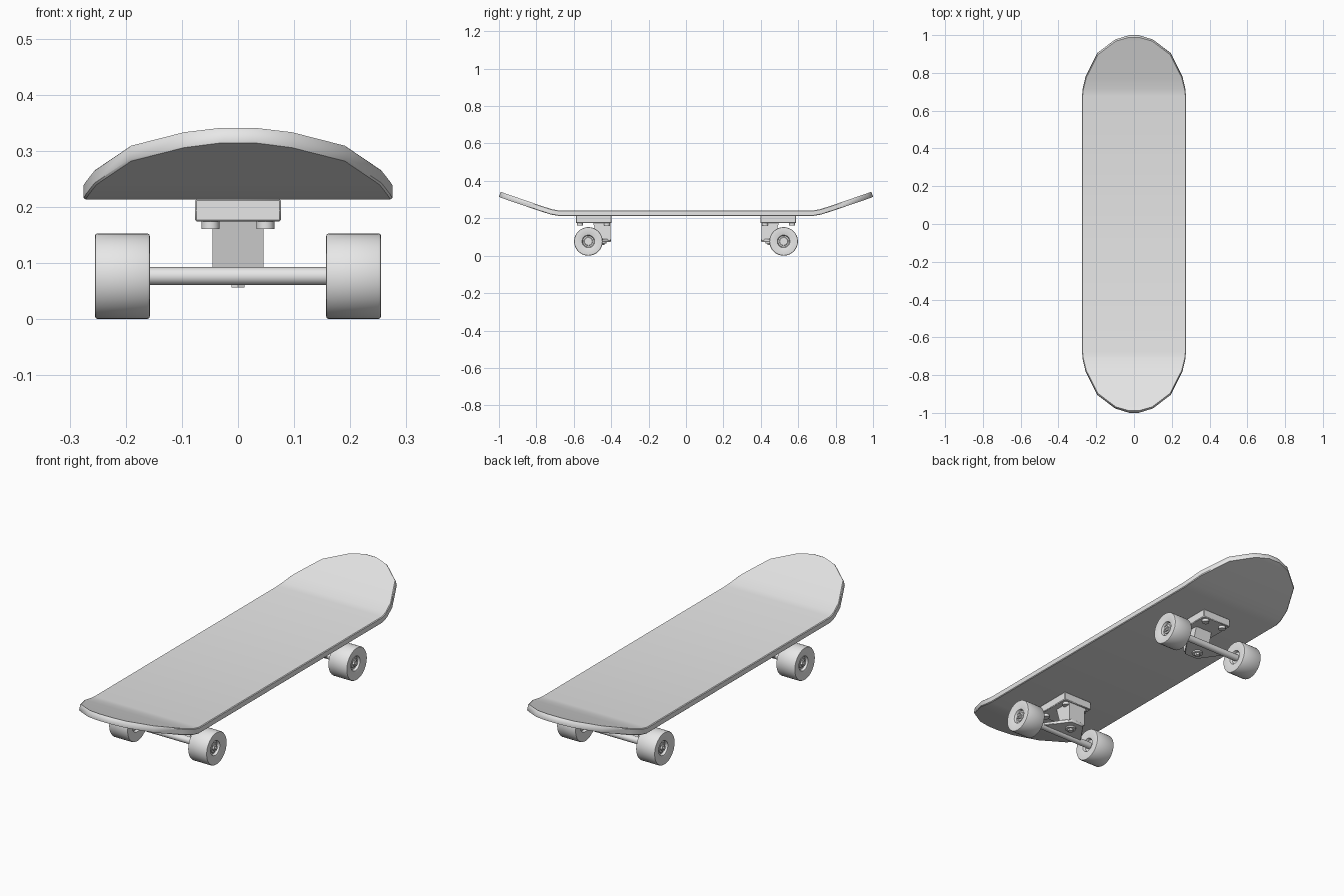
import bpy, bmesh, math
from mathutils import Matrix, Vector

if "Cube" in bpy.data.objects:
    bpy.data.objects.remove(bpy.data.objects["Cube"], do_unlink=True)

grey = bpy.data.materials.new("light_grey")
grey.use_nodes = True
grey.diffuse_color = (0.8, 0.8, 0.8, 1)
grey.node_tree.nodes["Principled BSDF"].inputs["Base Color"].default_value = (0.8, 0.8, 0.8, 1)

AXLE_Z = 0.0765
AXLE_Y = 0.522


def finish(name, bm, bevel=0, thickness=0):
    """Turn a bmesh into a smooth-by-angle object with its modifiers applied."""
    if not thickness:
        bmesh.ops.recalc_face_normals(bm, faces=bm.faces)
    mesh = bpy.data.meshes.new(name)
    bm.to_mesh(mesh)
    bm.free()
    mesh.materials.append(grey)
    ob = bpy.data.objects.new(name, mesh)
    bpy.context.collection.objects.link(ob)
    bpy.ops.object.select_all(action='DESELECT')
    bpy.context.view_layer.objects.active = ob
    ob.select_set(True)
    if thickness:
        mod = ob.modifiers.new("thickness", 'SOLIDIFY')
        mod.thickness = thickness
        mod.offset = -1
        bpy.ops.object.modifier_apply(modifier=mod.name)
    if bevel:
        mod = ob.modifiers.new("edges", 'BEVEL')
        mod.width = bevel
        mod.segments = 1
        mod.limit_method = 'ANGLE'
        mod.angle_limit = math.radians(50)
        bpy.ops.object.modifier_apply(modifier=mod.name)
    bpy.ops.object.shade_smooth_by_angle(angle=math.radians(38))
    return ob


def prism(name, outline, low, high, axis, bevel=0):
    """Extrude a 2D outline: along x the outline is (y, z), along z it is (x, y)."""
    bm = bmesh.new()
    place = (lambda p, h: (h, *p)) if axis == 'x' else (lambda p, h: (*p, h))
    base = bm.faces.new([bm.verts.new(place(p, low)) for p in outline])
    new = bmesh.ops.extrude_face_region(bm, geom=[base])["geom"]
    shift = Vector(place((0, 0), high - low))
    bmesh.ops.translate(bm, vec=shift, verts=[v for v in new if isinstance(v, bmesh.types.BMVert)])
    # The starting face stays as the closing cap
    if not base.is_valid or len(bm.faces) < len(outline) + 2:
        bm.verts.ensure_lookup_table()
        bmesh.ops.holes_fill(bm, edges=bm.edges, sides=len(outline))
    return finish(name, bm, bevel)


def rod(name, centre, radius, depth, axis='z', sides=24, bevel=0):
    bm = bmesh.new()
    turn = Matrix.Rotation(math.pi / 2, 4, 'Y') if axis == 'x' else Matrix()
    bmesh.ops.create_cone(bm, cap_ends=True, segments=sides, radius1=radius, radius2=radius,
                          depth=depth, matrix=Matrix.Translation(centre) @ turn)
    return finish(name, bm, bevel)


def lathe_x(name, profile, y, z, side, steps=32):
    """Spin an (x, radius) profile around an axle running along x."""
    bm = bmesh.new()
    verts = [bm.verts.new((side * x, y, z + r)) for x, r in profile]
    edges = [bm.edges.new(pair) for pair in zip(verts, verts[1:])]
    bmesh.ops.spin(bm, geom=verts + edges, cent=(0, y, z), axis=(1, 0, 0),
                   angle=2 * math.pi, steps=steps)
    bmesh.ops.remove_doubles(bm, verts=bm.verts, dist=0.0001)
    return finish(name, bm)


# Deck: top sheet from half-widths along the length, kicked up at both ends
stations = [(0.275, 0.68, 0.242), (0.271, 0.715, 0.248), (0.256, 0.775, 0.267),
            (0.194, 0.897, 0.309), (0.1, 0.968, 0.333), (0.025, 0.99, 0.342)]
bm = bmesh.new()
rows = []
for end, order in ((-1, reversed(stations)), (1, stations)):
    for w, y, z in order:
        rows.append([bm.verts.new((s * w, end * y, z)) for s in (-1, 1)])
for a, b in zip(rows, rows[1:]):
    bm.faces.new((a[0], a[1], b[1], b[0]))
finish("deck", bm, bevel=0.003, thickness=0.029)

wheel_profile = [(0.172, 0), (0.172, 0.028), (0.161, 0.033), (0.157, 0.071), (0.158, 0.0745),
                 (0.162, 0.0765), (0.250, 0.0765), (0.254, 0.0745), (0.255, 0.071),
                 (0.247, 0.034), (0.236, 0.030), (0.236, 0)]

# Trucks: same set of parts at each end, mirrored along the length
for end, label in ((-1, "front"), (1, "back")):
    def flip(points):
        return [(p, end * q) for p, q in points]

    prism(label + "_baseplate",
          flip([(-0.077, 0.398), (0.077, 0.398), (0.077, 0.589), (-0.077, 0.589)]),
          0.174, 0.214, 'z', 0.003)
    for x in (-0.049, 0.049):
        for y in (0.423, 0.567):
            rod(label + "_mount_nut", (x, end * y, 0.168), 0.016, 0.014)

    # Upright block, tapering down towards the pivot plate
    prism(label + "_hanger_block",
          [(end * y, z) for y, z in ((0.405, 0.178), (0.497, 0.178), (0.470, 0.082), (0.405, 0.082))],
          -0.045, 0.045, 'x')
    # Triangular plate from the axle towards the middle of the board
    prism(label + "_pivot_plate",
          flip([(-0.11, 0.522), (0.11, 0.522), (0.11, 0.508), (0.035, 0.402),
                (-0.035, 0.402), (-0.11, 0.508)]), 0.073, 0.088, 'z', 0.002)
    rod(label + "_pivot_washer", (0, end * 0.45, 0.070), 0.024, 0.008)
    rod(label + "_pivot_nut", (0, end * 0.45, 0.064), 0.013, 0.016, sides=6)

    rod(label + "_axle", (0, end * AXLE_Y, AXLE_Z), 0.016, 0.36, 'x')
    for side, hand in ((1, "left"), (-1, "right")):
        name = label + "_" + hand
        lathe_x(name + "_wheel", wheel_profile, end * AXLE_Y, AXLE_Z, side)
        rod(name + "_bearing", (side * 0.237, end * AXLE_Y, AXLE_Z), 0.023, 0.008, 'x', bevel=0.002)
        rod(name + "_axle_nut", (side * 0.242, end * AXLE_Y, AXLE_Z), 0.014, 0.014, 'x', sides=6)
        rod(name + "_axle_tip", (side * 0.244, end * AXLE_Y, AXLE_Z), 0.007, 0.02, 'x', sides=12)
